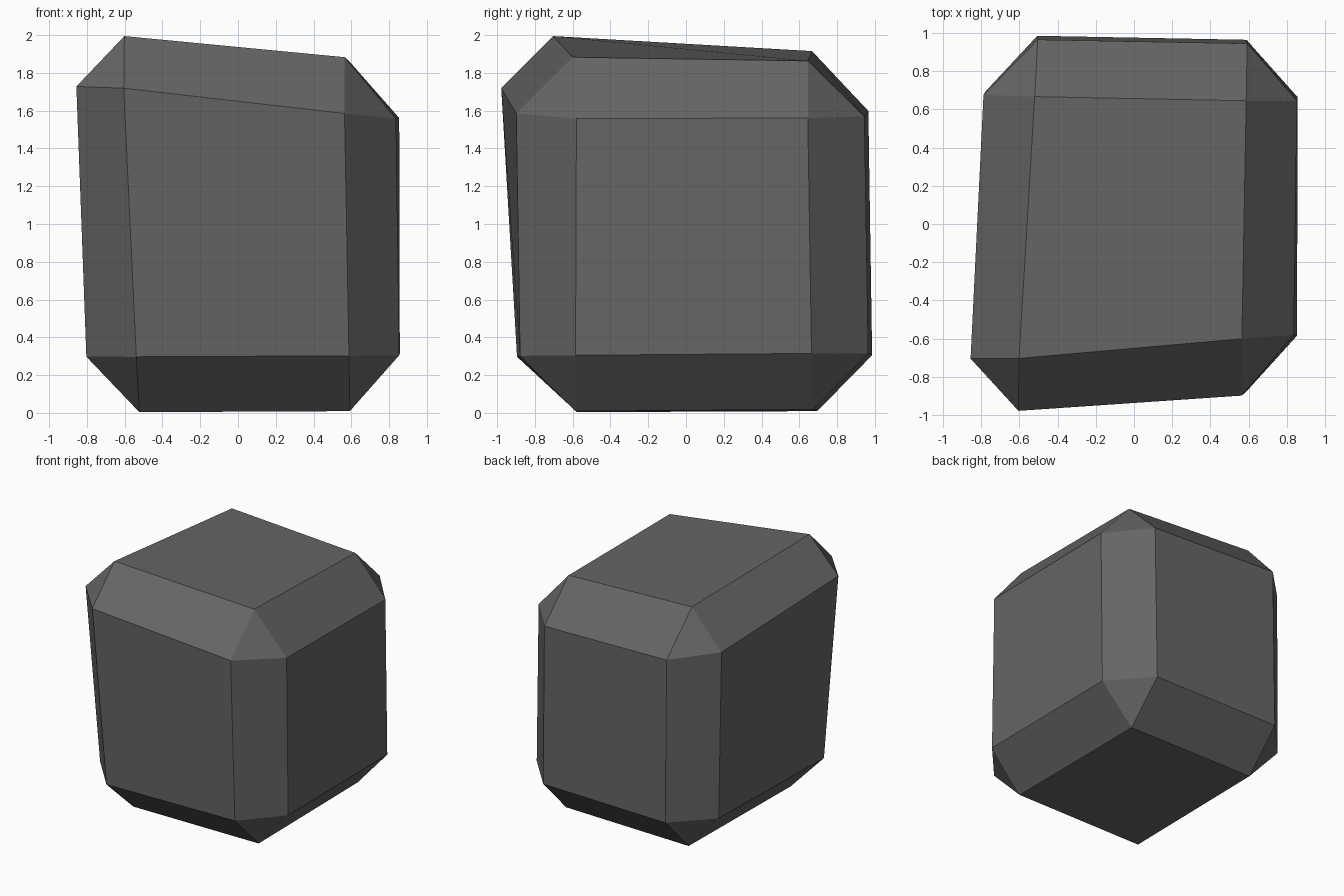
import bpy, bmesh

if "Cube" in bpy.data.objects:
    bpy.data.objects.remove(bpy.data.objects["Cube"])

WIDTH = 0.295      # bevel width
SQUASH = 0.905     # the block is narrowed in x after bevelling

# Uneven stone block: corners of a cube, keyed by side (x, y, z)
corners = {
    (-1, -1, -1): (-0.792, -0.871, 0.002), (1, -1, -1): (0.860, -0.881, 0.008),
    (1, 1, -1): (0.855, 0.964, 0.022), (-1, 1, -1): (-0.774, 0.995, 0.008),
    (-1, -1, 1): (-0.887, -1.024, 2.047), (1, -1, 1): (0.825, -0.874, 1.852),
    (1, 1, 1): (0.860, 0.935, 1.857), (-1, 1, 1): (-0.770, 0.966, 1.901),
}

bm = bmesh.new()
bmesh.ops.create_cube(bm, size=2)
for v in bm.verts:
    x, y, z = corners[tuple(round(c) for c in v.co)]
    v.co = (x / SQUASH, y, z)

# Single flat chamfer on every edge
bmesh.ops.bevel(bm, geom=bm.edges[:], offset=WIDTH, offset_type='OFFSET',
                segments=1, profile=0.5, affect='EDGES')
for v in bm.verts:
    v.co.x *= SQUASH
bmesh.ops.recalc_face_normals(bm, faces=bm.faces[:])

mesh = bpy.data.meshes.new("stone_block")
bm.to_mesh(mesh)
bm.free()
block = bpy.data.objects.new("stone_block", mesh)
bpy.context.collection.objects.link(block)

# Dark grey stone
grey = bpy.data.materials.new("dark grey stone")
grey.diffuse_color = (0.13, 0.13, 0.13, 1)
grey.use_nodes = True
grey.node_tree.nodes["Principled BSDF"].inputs["Base Color"].default_value = grey.diffuse_color
mesh.materials.append(grey)
